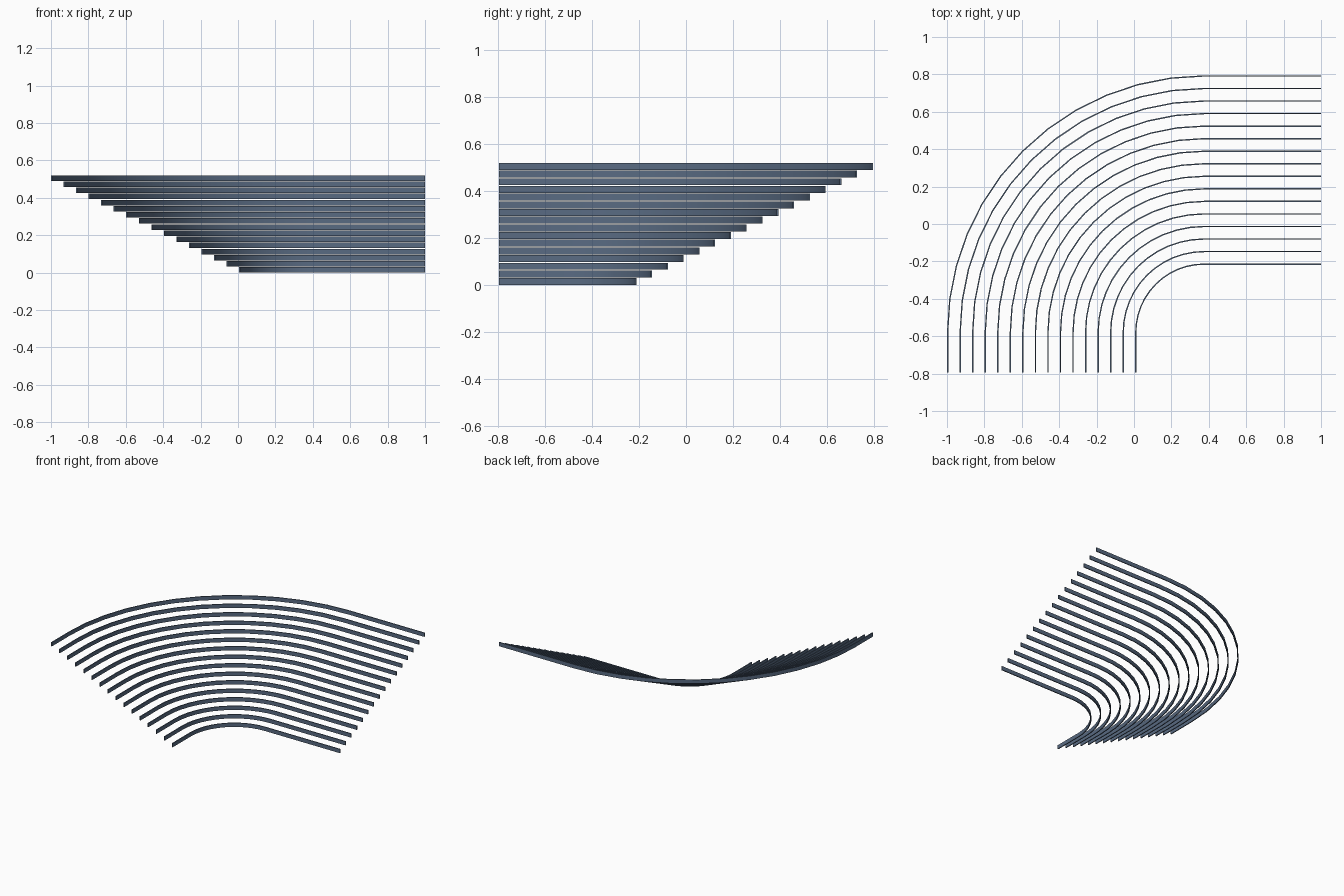
import bpy, bmesh, math

cube = bpy.data.objects.get("Cube")
if cube:
    bpy.data.objects.remove(cube, do_unlink=True)

# Slate blue material
slate = bpy.data.materials.new("slate_blue")
slate.use_nodes = True
colour = (0.10, 0.147, 0.225, 1)
slate.diffuse_color = colour
slate.node_tree.nodes["Principled BSDF"].inputs["Base Color"].default_value = colour

COUNT = 16
CENTRE_X, CENTRE_Y = 0.375, -0.58
INNER, SPACING = 0.369, 0.06707
RISE, HEIGHT, THICK = 0.0327, 0.0295, 0.007
SEGMENTS = 12


def path(radius):
    """Straight run, quarter bend, straight run."""
    points = [(CENTRE_X - radius, -0.795)]
    for i in range(SEGMENTS + 1):
        a = math.pi / 2 * i / SEGMENTS
        points.append((CENTRE_X - radius * math.cos(a), CENTRE_Y + radius * math.sin(a)))
    points.append((1, CENTRE_Y + radius))
    return points


def curved_band(name, radius, z):
    """Thin upright band swept along the path."""
    bm = bmesh.new()
    rings = []
    for outer, inner in zip(path(radius), path(radius - THICK)):
        section = [(outer, z), (inner, z), (inner, z + HEIGHT), (outer, z + HEIGHT)]
        rings.append([bm.verts.new((p[0], p[1], h)) for p, h in section])
    for a, b in zip(rings, rings[1:]):
        for k in range(4):
            n = (k + 1) % 4
            bm.faces.new((a[k], a[n], b[n], b[k]))
    bm.faces.new(rings[0])
    bm.faces.new(rings[-1])
    bmesh.ops.recalc_face_normals(bm, faces=bm.faces)
    mesh = bpy.data.meshes.new(name)
    bm.to_mesh(mesh)
    bm.free()
    mesh.materials.append(slate)
    obj = bpy.data.objects.new(name, mesh)
    bpy.context.collection.objects.link(obj)
    return obj


# Concentric bands, each one wider and higher than the last
bands = [curved_band(f"curved_band_{i + 1}", INNER + i * SPACING, i * RISE) for i in range(COUNT)]

# Smooth the bends, keep the edges sharp
bpy.ops.object.select_all(action="DESELECT")
for band in bands:
    band.select_set(True)
bpy.context.view_layer.objects.active = bands[0]
bpy.ops.object.shade_smooth_by_angle(angle=math.radians(30))
